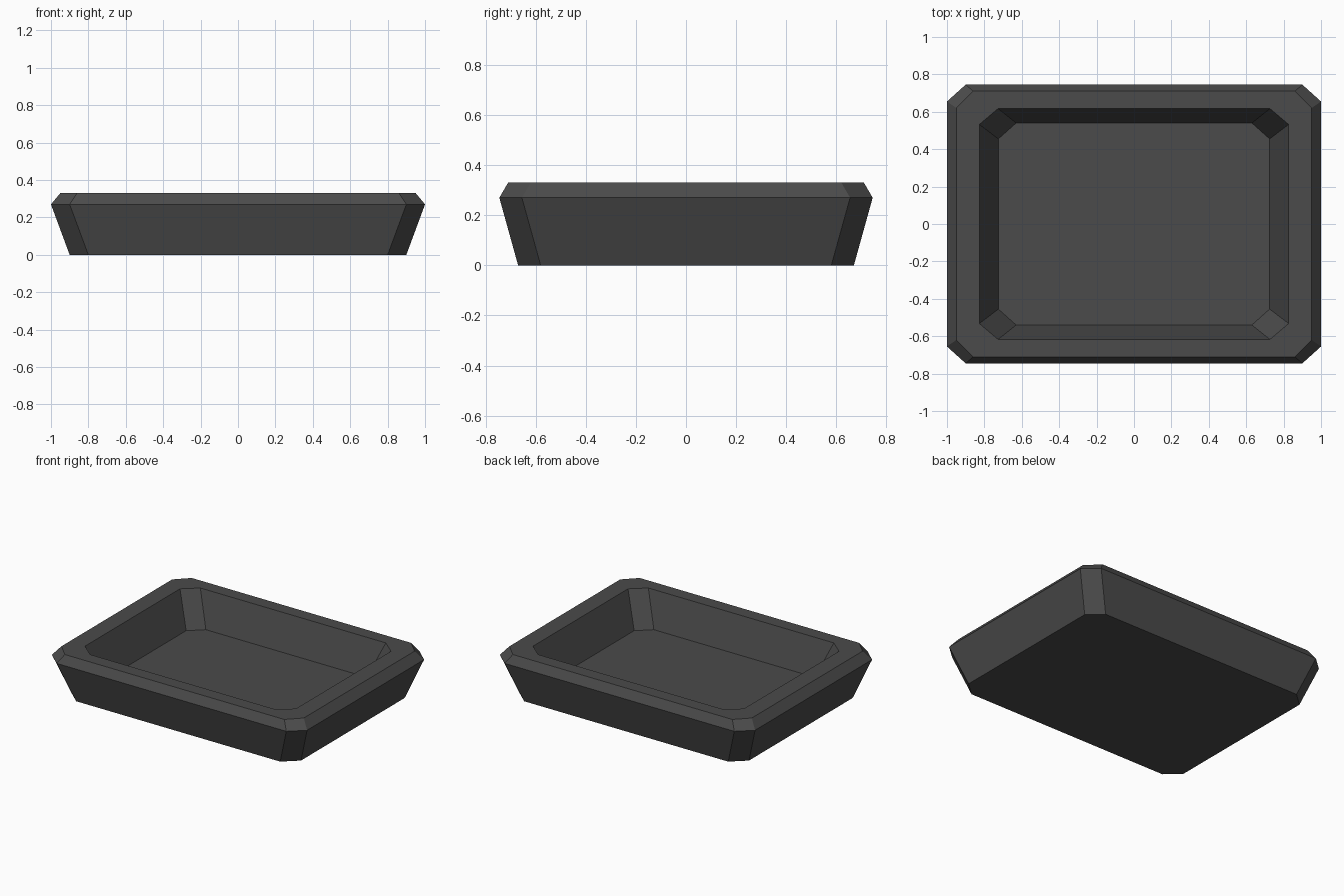
import bpy, bmesh

if "Cube" in bpy.data.objects:
    bpy.data.objects.remove(bpy.data.objects["Cube"])

# Octagonal rings from the underside, up and over the rim, down to the tray floor:
# (half width, half depth, corner cut in x, corner cut in y, height)
RINGS = [
    (0.90, 0.67, 0.10, 0.09, 0.00),    # base
    (1.00, 0.745, 0.10, 0.09, 0.27),   # widest edge
    (0.95, 0.71, 0.09, 0.09, 0.33),    # outer edge of rim
    (0.827, 0.617, 0.10, 0.085, 0.33),  # inner edge of rim
    (0.725, 0.54, 0.095, 0.085, 0.09),  # floor
]


def ring(bm, hx, hy, cx, cy, z):
    """Rectangle with cut corners, counter-clockwise from the front right."""
    pts = []
    for sx, sy in ((1, -1), (1, 1), (-1, 1), (-1, -1)):
        pair = [(sx * (hx - cx), sy * hy, z), (sx * hx, sy * (hy - cy), z)]
        pts += pair if sx * sy < 0 else pair[::-1]
    return [bm.verts.new(p) for p in pts]


# Tray body
bm = bmesh.new()
loops = [ring(bm, *r) for r in RINGS]
for a, b in zip(loops, loops[1:]):
    for i in range(8):
        j = (i + 1) % 8
        bm.faces.new((a[i], a[j], b[j], b[i]))
bm.faces.new(loops[0][::-1])   # underside
bm.faces.new(loops[-1])        # tray floor
bmesh.ops.recalc_face_normals(bm, faces=bm.faces)

mesh = bpy.data.meshes.new("tray")
bm.to_mesh(mesh)
bm.free()
tray = bpy.data.objects.new("tray", mesh)
bpy.context.collection.objects.link(tray)

# Dark grey colour
grey = bpy.data.materials.new("dark grey")
grey.diffuse_color = (0.07, 0.07, 0.07, 1)
grey.use_nodes = True
grey.node_tree.nodes["Principled BSDF"].inputs["Base Color"].default_value = grey.diffuse_color
mesh.materials.append(grey)
